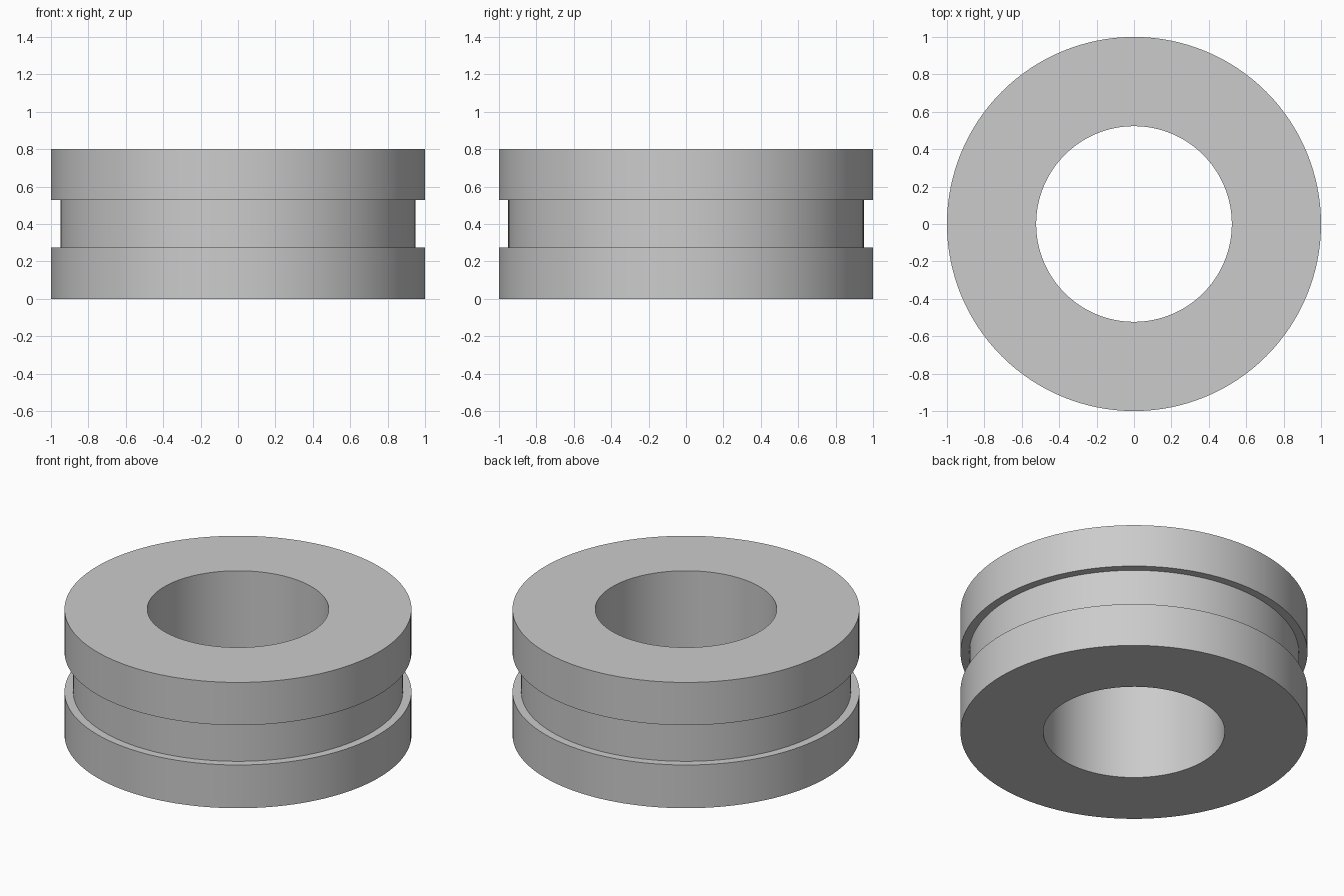
import bpy
import bmesh
import math
from mathutils import Vector

cube = bpy.data.objects.get("Cube")
if cube:
    bpy.data.objects.remove(cube, do_unlink=True)

SEGMENTS = 128
OUTER, GROOVE, BORE = 1.0, 0.95, 0.523
HEIGHT, GROOVE_LOW, GROOVE_HIGH = 0.8, 0.275, 0.528

# Plain grey material
grey = bpy.data.materials.new("light_grey")
grey.use_nodes = True
colour = (0.6, 0.6, 0.6, 1.0)
grey.diffuse_color = colour
grey.node_tree.nodes["Principled BSDF"].inputs["Base Color"].default_value = colour


def lathe(name, profile, material):
    """Revolve a closed (radius, height) profile around the z axis."""
    bm = bmesh.new()
    verts = [bm.verts.new((r, 0, z)) for r, z in profile]
    edges = [bm.edges.new((a, b)) for a, b in zip(verts, verts[1:] + verts[:1])]
    bmesh.ops.spin(bm, geom=verts + edges, cent=Vector(), axis=Vector((0, 0, 1)),
                   angle=math.tau, steps=SEGMENTS)
    bmesh.ops.remove_doubles(bm, verts=bm.verts, dist=0.0001)
    bmesh.ops.recalc_face_normals(bm, faces=bm.faces)
    mesh = bpy.data.meshes.new(name)
    bm.to_mesh(mesh)
    bm.free()
    mesh.materials.append(material)
    obj = bpy.data.objects.new(name, mesh)
    bpy.context.collection.objects.link(obj)
    bpy.ops.object.select_all(action="DESELECT")
    obj.select_set(True)
    bpy.context.view_layer.objects.active = obj
    bpy.ops.object.shade_smooth_by_angle(angle=math.radians(30))
    return obj


# Ring with a through bore and a shallow groove around its rim
lathe("grooved_ring", [
    (BORE, 0), (OUTER, 0), (OUTER, GROOVE_LOW), (GROOVE, GROOVE_LOW),
    (GROOVE, GROOVE_HIGH), (OUTER, GROOVE_HIGH), (OUTER, HEIGHT), (BORE, HEIGHT),
], grey)
